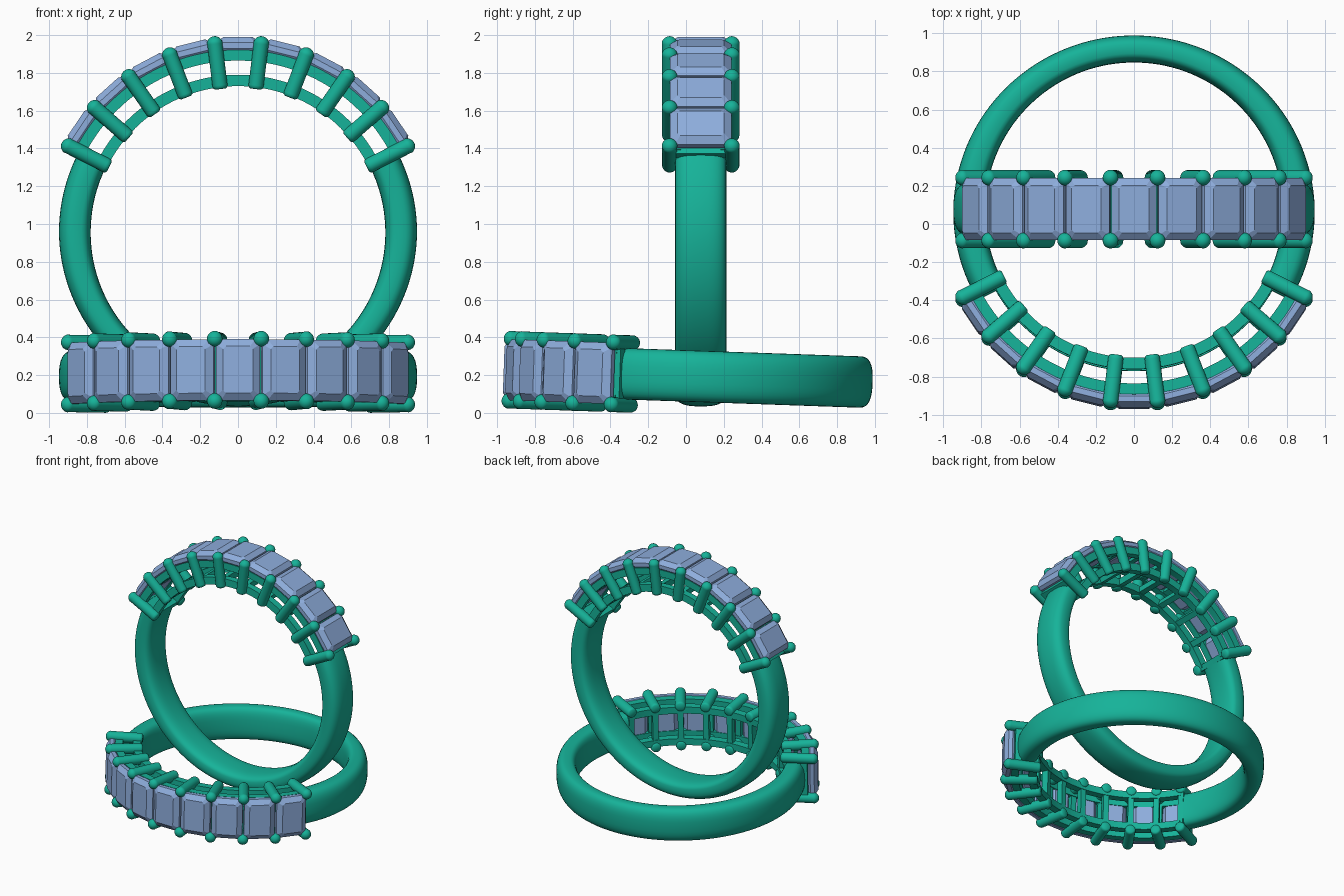
import bpy, bmesh, math
from mathutils import Matrix, Vector

if "Cube" in bpy.data.objects:
    bpy.data.objects.remove(bpy.data.objects["Cube"])

TAU = 2 * math.pi
STEP = math.radians(14)          # spacing of stones around the ring
PRONGS = [(i - 4.5) * STEP for i in range(10)]
STONES = [(i - 4) * STEP for i in range(9)]
END = PRONGS[-1]


def material(name, color):
    m = bpy.data.materials.new(name)
    m.diffuse_color = color
    m.use_nodes = True
    m.node_tree.nodes["Principled BSDF"].inputs["Base Color"].default_value = m.diffuse_color
    return m


METAL = material("green_metal", (0.008, 0.45, 0.32, 1))
GEM = material("blue_gem", (0.27, 0.42, 0.72, 1))


def finish(bm, name, mat, pose, smooth=True):
    bmesh.ops.recalc_face_normals(bm, faces=bm.faces)
    me = bpy.data.meshes.new(name)
    bm.to_mesh(me)
    bm.free()
    ob = bpy.data.objects.new(name, me)
    bpy.context.collection.objects.link(ob)
    me.materials.append(mat)
    ob.matrix_world = pose
    if smooth:
        bpy.ops.object.select_all(action='DESELECT')
        ob.select_set(True)
        bpy.context.view_layer.objects.active = ob
        bpy.ops.object.shade_smooth_by_angle(angle=math.radians(40))


def at(a, r, y, t=0.0):
    """Ring coordinates: angle from the top, radius, width, sideways offset."""
    return Vector((r * math.sin(a) + t * math.cos(a), y,
                   r * math.cos(a) - t * math.sin(a)))


def skin(bm, loops):
    """Join closed vertex loops into a capped solid."""
    rings = [[bm.verts.new(p) for p in loop] for loop in loops]
    n = len(rings[0])
    for p, q in zip(rings, rings[1:]):
        for i in range(n):
            j = (i + 1) % n
            bm.faces.new((p[i], p[j], q[j], q[i]))
    bm.faces.new(rings[0][::-1])
    bm.faces.new(rings[-1])


def band(name, pose):
    # Rounded band, slightly thinner at the back
    loops = []
    for k in range(97):
        a = END - 0.02 + (TAU - 2 * END + 0.04) * k / 96
        outer = 0.933 + 0.015 * math.cos(a - math.pi / 2) ** 2 - 0.012 * max(0, -math.cos(a))
        mid, half = (0.78 + outer) / 2, (outer - 0.78) / 2
        loop = []
        for i in range(32):
            c, s = math.cos(TAU * i / 32), math.sin(TAU * i / 32)
            e = 0.75 if c > 0 else 0.55     # flatter on the finger side
            loop.append(at(a, mid + half * math.copysign(abs(c) ** e, c),
                           0.136 * math.copysign(abs(s) ** 0.75, s)))
        loops.append(loop)
    bm = bmesh.new()
    skin(bm, loops)
    finish(bm, name, METAL, pose)


def rails(name, pose):
    # Inner and outer gallery rails on both sides
    bm = bmesh.new()
    for r0, r1 in ((0.775, 0.835), (0.91, 0.967)):
        for s in (-1, 1):
            sec = ((r0, 0.105), (r1, 0.105), (r1, 0.16), (r0, 0.16))
            skin(bm, [[at(-END + 2 * END * k / 54, r, s * y) for r, y in sec]
                      for k in range(55)])
    finish(bm, name, METAL, pose)


def crossbars(name, pose):
    # Bars between each pair of prongs
    bm = bmesh.new()
    for a in PRONGS:
        for r0, r1 in ((0.78, 0.83), (0.915, 0.965)):
            sec = ((r0, -0.022), (r1, -0.022), (r1, 0.022), (r0, 0.022))
            skin(bm, [[at(a, r, y, t) for r, t in sec] for y in (-0.15, 0.15)])
    finish(bm, name, METAL, pose)


def prongs(name, pose):
    # Round posts with domed tips
    prof = [(0.765, 0.028), (0.772, 0.037), (0.785, 0.040), (1.005, 0.040)]
    prof += [(1.005 + 0.042 * math.sin(b), 0.042 * math.cos(b))
             for b in (math.radians(d) for d in (10, 25, 40, 55, 70, 83))]
    bm = bmesh.new()
    for a in PRONGS:
        for s in (-1, 1):
            skin(bm, [[at(a, r, s * 0.165 + w * math.sin(TAU * i / 20),
                          w * math.cos(TAU * i / 20)) for i in range(20)]
                      for r, w in prof])
    finish(bm, name, METAL, pose)


def stones(name, pose):
    # Step-cut stones with clipped corners
    layers = ((0.915, 0.055), (0.965, 0.008), (0.975, 0.0), (1.005, 0.0), (1.034, 0.038))
    bm = bmesh.new()
    for a in STONES:
        loops = []
        for r, inset in layers:
            w, h, c = 0.117 - inset, 0.162 - inset, 0.026 - inset * 0.3
            outline = ((w, h - c), (w - c, h), (c - w, h), (-w, h - c),
                       (-w, c - h), (c - w, -h), (w - c, -h), (w, c - h))
            loops.append([at(a, r, y, t) for t, y in outline])
        skin(bm, loops)
    finish(bm, name, GEM, pose, smooth=False)


# One ring standing, one lying with a slight tilt
upright = Matrix.Translation((0, 0.078, 0.955))
lying = Matrix.Translation((0, 0.068, 0.193)) @ Matrix.Rotation(math.radians(88), 4, 'X')
for prefix, pose in (("standing_ring", upright), ("lying_ring", lying)):
    band(prefix + "_band", pose)
    rails(prefix + "_gallery_rails", pose)
    crossbars(prefix + "_crossbars", pose)
    prongs(prefix + "_prongs", pose)
    stones(prefix + "_stones", pose)
